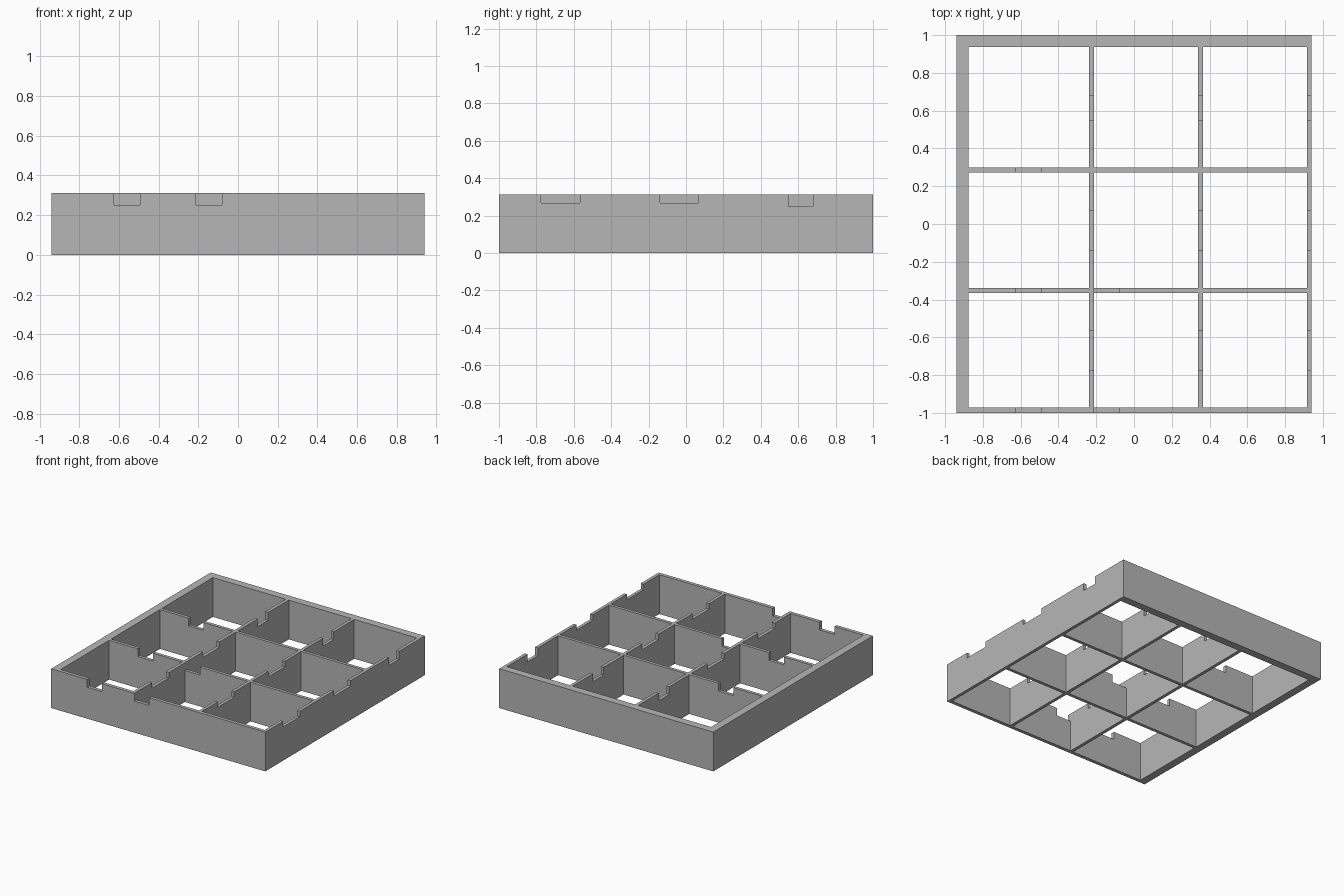
import bpy
import bmesh

cube = bpy.data.objects.get("Cube")
if cube:
    bpy.data.objects.remove(cube, do_unlink=True)

HEIGHT = 0.312
OVER = 0.01  # how far cutters reach past the walls

# Material
grey = bpy.data.materials.new("plain grey")
grey.use_nodes = True
colour = (0.47, 0.47, 0.47, 1)
grey.diffuse_color = colour
grey.node_tree.nodes["Principled BSDF"].inputs["Base Color"].default_value = colour


def boxes(name, spans):
    """One mesh object made of separate boxes, each ((x0, x1), (y0, y1), (z0, z1))."""
    bm = bmesh.new()
    for span in spans:
        verts = bmesh.ops.create_cube(bm, size=1)["verts"]
        for v in verts:
            v.co = [s[0] if c < 0 else s[1] for c, s in zip(v.co, span)]
    mesh = bpy.data.meshes.new(name)
    bm.to_mesh(mesh)
    bm.free()
    mesh.materials.append(grey)
    obj = bpy.data.objects.new(name, mesh)
    bpy.context.collection.objects.link(obj)
    return obj


def cut(target, cutter):
    """Subtract the cutter from the target, then discard it."""
    cutter.hide_render = True
    mod = target.modifiers.new("cut", "BOOLEAN")
    mod.operation = "DIFFERENCE"
    mod.solver = "EXACT"
    mod.object = cutter
    bpy.context.view_layer.objects.active = target
    bpy.ops.object.modifier_apply(modifier=mod.name)
    bpy.data.objects.remove(cutter, do_unlink=True)


# Wall positions: thick left and back walls, thin ones elsewhere
x_walls = [(-0.94, -0.877), (-0.237, -0.211), (0.339, 0.364), (0.915, 0.94)]
y_walls = [(-1, -0.972), (-0.364, -0.339), (0.273, 0.298), (0.938, 1)]

# Outer block
frame = boxes("divider_frame", [((-0.94, 0.94), (-1, 1), (0, HEIGHT))])

# Open cells between the walls
cells = [((xa[1], xb[0]), (ya[1], yb[0]), (-0.1, HEIGHT + 0.1))
         for xa, xb in zip(x_walls, x_walls[1:])
         for ya, yb in zip(y_walls, y_walls[1:])]
cut(frame, boxes("cell_cutter", cells))

# Notches in the tops of the thin walls
top = HEIGHT + 0.1
side_notches = [(-0.775, -0.567, 0.268), (-0.14, 0.068, 0.268), (0.549, 0.68, 0.25)]
notches = [((x0 - OVER, x1 + OVER), (a, b), (floor, top))
           for x0, x1 in x_walls[1:] for a, b, floor in side_notches]
for row, (y0, y1) in enumerate(y_walls[:3]):
    spans = [(-0.624, -0.493)]
    if row < 2:
        spans.append((-0.211, -0.08))
    notches += [(s, (y0 - OVER, y1 + OVER), (0.25, top)) for s in spans]
cut(frame, boxes("notch_cutter", notches))
